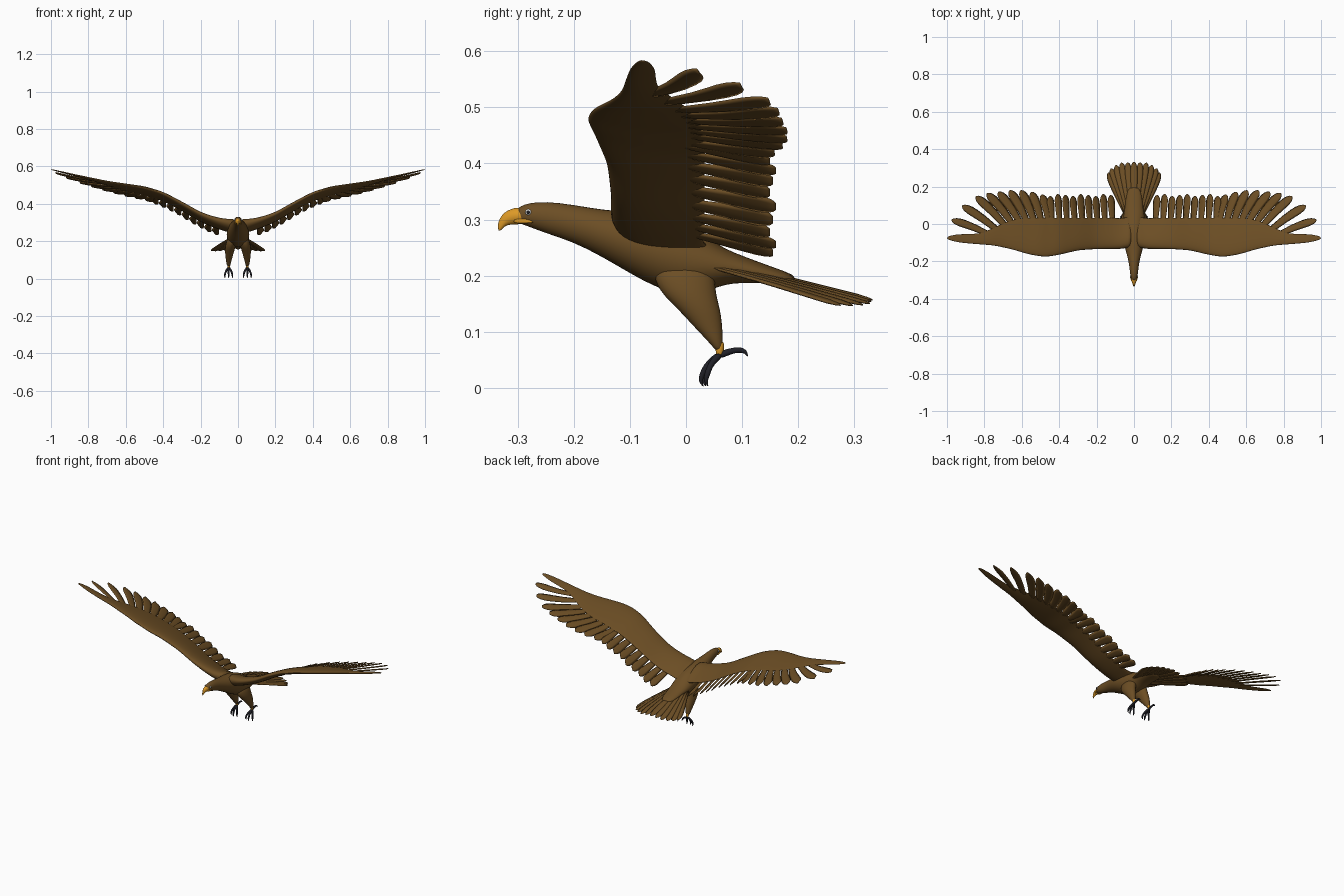
import bpy, bmesh, math
from mathutils import Vector

if "Cube" in bpy.data.objects:
    bpy.data.objects.remove(bpy.data.objects["Cube"])


def material(name, rgb):
    m = bpy.data.materials.new(name)
    m.diffuse_color = (*rgb, 1)
    m.use_nodes = True
    m.node_tree.nodes["Principled BSDF"].inputs["Base Color"].default_value = m.diffuse_color
    return m


BROWN = material("feather brown", (0.15, 0.076, 0.018))
GOLD = material("beak gold", (0.72, 0.32, 0.02))
DARK = material("claw black", (0.014, 0.014, 0.02))
WHITE = material("eye white", (0.85, 0.85, 0.82))


def finish(bm, name, mat, mirror=False, subdiv=0):
    bmesh.ops.recalc_face_normals(bm, faces=bm.faces[:])
    for f in bm.faces:
        f.smooth = True
    me = bpy.data.meshes.new(name)
    bm.to_mesh(me)
    bm.free()
    me.materials.append(mat)
    ob = bpy.data.objects.new(name, me)
    bpy.context.collection.objects.link(ob)
    if mirror:
        ob.modifiers.new("mirror", 'MIRROR').use_mirror_merge = False
    if subdiv:
        s = ob.modifiers.new("smooth", 'SUBSURF')
        s.levels = s.render_levels = subdiv
    return ob


def loft(bm, rings):
    """Skin a list of equal-length point rings and cap both ends."""
    vs = [[bm.verts.new(p) for p in r] for r in rings]
    n = len(vs[0])
    for a, b in zip(vs, vs[1:]):
        for i in range(n):
            j = (i + 1) % n
            bm.faces.new((a[i], a[j], b[j], b[i]))
    bm.faces.new(vs[0][::-1])
    bm.faces.new(vs[-1])


def circle(n=16):
    return [(math.cos(2 * math.pi * i / n), math.sin(2 * math.pi * i / n)) for i in range(n)]


def lengthwise(rows):
    """Rings across y from (y, top, bottom, half width)."""
    return [[(w * c, y, (t + b) / 2 + (t - b) / 2 * s) for c, s in circle()] for y, t, b, w in rows]


def tube(bm, pts, radii, n=8):
    pts = [Vector(p) for p in pts]
    rings = []
    for i, p in enumerate(pts):
        d = (pts[min(i + 1, len(pts) - 1)] - pts[max(i - 1, 0)]).normalized()
        u = d.cross(Vector((1, 0.2, 0.1))).normalized()
        v = d.cross(u)
        rings.append([p + (u * c + v * s) * radii[i] for c, s in circle(n)])
    loft(bm, rings)


def lerp(table, x):
    if x <= table[0][0]:
        return table[0][1]
    for (a, p), (b, q) in zip(table, table[1:]):
        if x <= b:
            return p + (q - p) * (x - a) / (b - a)
    return table[-1][1]


def soft(table, x):
    return sum(lerp(table, x + d) for d in (-0.02, 0, 0.02)) / 3


# Body, neck and head
bm = bmesh.new()
loft(bm, lengthwise([
    (-0.303, .318, .297, .010), (-0.295, .324, .292, .0145), (-0.28, .330, .287, .019),
    (-0.25, .333, .275, .023), (-0.2, .327, .259, .029), (-0.15, .318, .233, .043),
    (-0.1, .315, .203, .056), (-0.05, .308, .175, .062), (0, .292, .163, .062),
    (0.04, .268, .172, .058), (0.07, .248, .184, .053), (0.1, .236, .187, .048),
    (0.15, .217, .186, .042), (0.2, .200, .180, .03)]))
finish(bm, "body", BROWN, subdiv=1)

# Hooked beak with mouth corners
bm = bmesh.new()
loft(bm, lengthwise([
    (-0.286, .319, .292, .0155), (-0.30, .3225, .291, .014), (-0.312, .319, .291, .011),
    (-0.322, .314, .289, .008), (-0.329, .307, .281, .005), (-0.333, .299, .279, .003),
    (-0.335, .293, .282, .001)]))
finish(bm, "beak", GOLD, subdiv=1)
bm = bmesh.new()
tube(bm, [(.010, -.308, .297), (.0145, -.293, .297), (.018, -.281, .297), (.0185, -.272, .295)],
     [.004, .005, .004, .001])
finish(bm, "mouth_corner", GOLD, mirror=True, subdiv=1)

# Eyes
for name, mat, x, r in (("eye", WHITE, .0165, .0055), ("pupil", DARK, .0200, .0030)):
    bm = bmesh.new()
    bmesh.ops.create_uvsphere(bm, u_segments=14, v_segments=8, radius=r)
    for v in bm.verts:
        v.co = Vector((v.co.x * 0.7 + x, v.co.y - .281, v.co.z + .313))
    finish(bm, name, mat, mirror=True)

# Wing tables along the span: leading edge, trailing edge, height, thickness
LEAD = [(0, -.12), (.06, -.135), (.2, -.135), (.3, -.142), (.38, -.162), (.47, -.179), (.56, -.165),
        (.65, -.137), (.75, -.115), (.9, -.103), (.96, -.095), (1, -.08)]
TRAIL = [(0, .05), (.06, .03), (.12, .035), (.6, .035), (.68, .015), (.75, -.02), (.82, -.05),
         (.9, -.054), (.96, -.055), (1, -.07)]
HEIGHT = [(0, .292), (.05, .298), (.12, .315), (.2, .345), (.3, .403), (.4, .457), (.5, .488),
          (.6, .503), (.7, .518), (.85, .55), (1, .585)]
THICK = [(0, .07), (.08, .05), (.2, .036), (.5, .026), (.8, .012), (1, .004)]


def wing_z(x, y):
    return soft(HEIGHT, x) - (.27 - .16 * x) * (y - soft(LEAD, x))


bm = bmesh.new()
rings = []
N = 44
for i in range(N + 1):
    x = 0.01 + 0.99 * i / N
    le, te, th = soft(LEAD, x), soft(TRAIL, x), soft(THICK, x)
    ring = []
    for c, s in circle(18):
        t = (1 - c) / 2
        y = le + (te - le) * t
        ring.append((x, y, wing_z(x, y) + th * s * (0.75 - 0.5 * t)))
    rings.append(ring)
loft(bm, rings)
finish(bm, "wing", BROWN, mirror=True, subdiv=1)

# Feather: a thin leaf that follows a height function
OUTLINE = [(0, .55), (.25, .75), (.5, .9), (.7, 1), (.82, 1), (.91, .82), (.97, .5), (1, .12)]


def feather(bm, root, tip, hw, height, lift=0.0, tilt=0.0, bend=0.0):
    r, t = Vector(root), Vector(tip)
    d = (t - r).normalized()
    side = Vector((d.y, -d.x))
    rings = []
    for k, w in OUTLINE:
        c = r.lerp(t, k) + side * bend * math.sin(math.pi * k)
        ring = []
        for a, b in ((-1, 0), (-.5, .8), (0, 1), (.5, .8), (1, 0), (.5, -.8), (0, -1), (-.5, -.8)):
            p = c + side * a * hw * w
            ring.append((p.x, p.y, height(p.x, p.y) + lift + b * .004 * min(1, w + .2) + a * tilt * k))
        rings.append(ring)
    loft(bm, rings)


# Long outer feathers: root x, root y, tip x, tip y, half width
bm = bmesh.new()
for rx, ry, tx, ty, hw in (
        (.74, -.075, .975, .022, .021), (.70, -.06, .918, .098, .023), (.665, -.04, .845, .148, .024),
        (.63, -.03, .785, .165, .024), (.595, -.02, .725, .172, .024), (.56, -.02, .665, .180, .024),
        (.525, -.02, .605, .180, .024), (.49, -.02, .548, .172, .023), (.455, -.02, .492, .158, .022)):
    feather(bm, (rx, ry), (tx, ty), hw, wing_z, -.002, .004, -.008)
finish(bm, "outer_wing_feathers", BROWN, mirror=True)

# Short inner feathers
bm = bmesh.new()
for i in range(9):
    x = .118 + .0405 * i
    feather(bm, (x - .006, -.02), (x + .006, .155 + .006 * math.sin(i * 2.1)), .019, wing_z, -.004, .005)
finish(bm, "inner_wing_feathers", BROWN, mirror=True)


# Tail fan
def tail_z(x, y):
    return .215 - .25 * (y - .1) - .6 * x * x


bm = bmesh.new()
for i, (tx, ty) in enumerate(((0, .332), (.034, .33), (.067, .328), (.097, .315), (.122, .297), (.137, .275))):
    for s in ((1, -1) if tx else (1,)):
        feather(bm, (s * tx * .3, .05), (s * tx, ty), .0215, tail_z, -.0025 * i)
finish(bm, "tail", BROWN)

# Thighs: z, front y, back y, centre x, half width
bm = bmesh.new()
rings = []
for z, f, b, x, w in ((.225, -.06, .05, .03, .025), (.19, -.058, .053, .036, .029), (.165, -.042, .055, .042, .028),
                      (.14, -.015, .062, .046, .024), (.115, .008, .065, .048, .019),
                      (.09, .032, .066, .05, .014), (.075, .046, .066, .05, .0105), (.066, .053, .064, .05, .007)):
    rings.append([(x + w * c, (f + b) / 2 + (b - f) / 2 * s, z) for c, s in circle(14)])
loft(bm, rings)
finish(bm, "thigh", BROWN, mirror=True, subdiv=1)

# Golden ankle cuffs
bm = bmesh.new()
tube(bm, [(.05, .061, .084), (.05, .060, .074), (.05, .060, .064), (.05, .060, .056)],
     [.007, .0085, .0075, .006], 10)
finish(bm, "ankle", GOLD, mirror=True, subdiv=1)

# Feet: three front toes and one rear toe, each ending in a curved claw
bm = bmesh.new()
RAD = [.007, .0065, .0055, .0058, .004, .0008]
for dx, dy in ((-.020, 0), (0, -.005), (.020, 0.004)):
    prof = ((0, .062, .060), (.4, .049, .050), (.75, .039, .038), (1, .034, .024), (1.05, .030, .012), (.95, .036, .002))
    tube(bm, [(.05 + dx * k, y + dy * k, z) for k, y, z in prof], RAD)
tube(bm, [(.05, .058, .057), (.05, .072, .063), (.05, .086, .067), (.05, .098, .068), (.05, .107, .064), (.05, .110, .055)], RAD)
finish(bm, "foot", DARK, mirror=True, subdiv=1)
